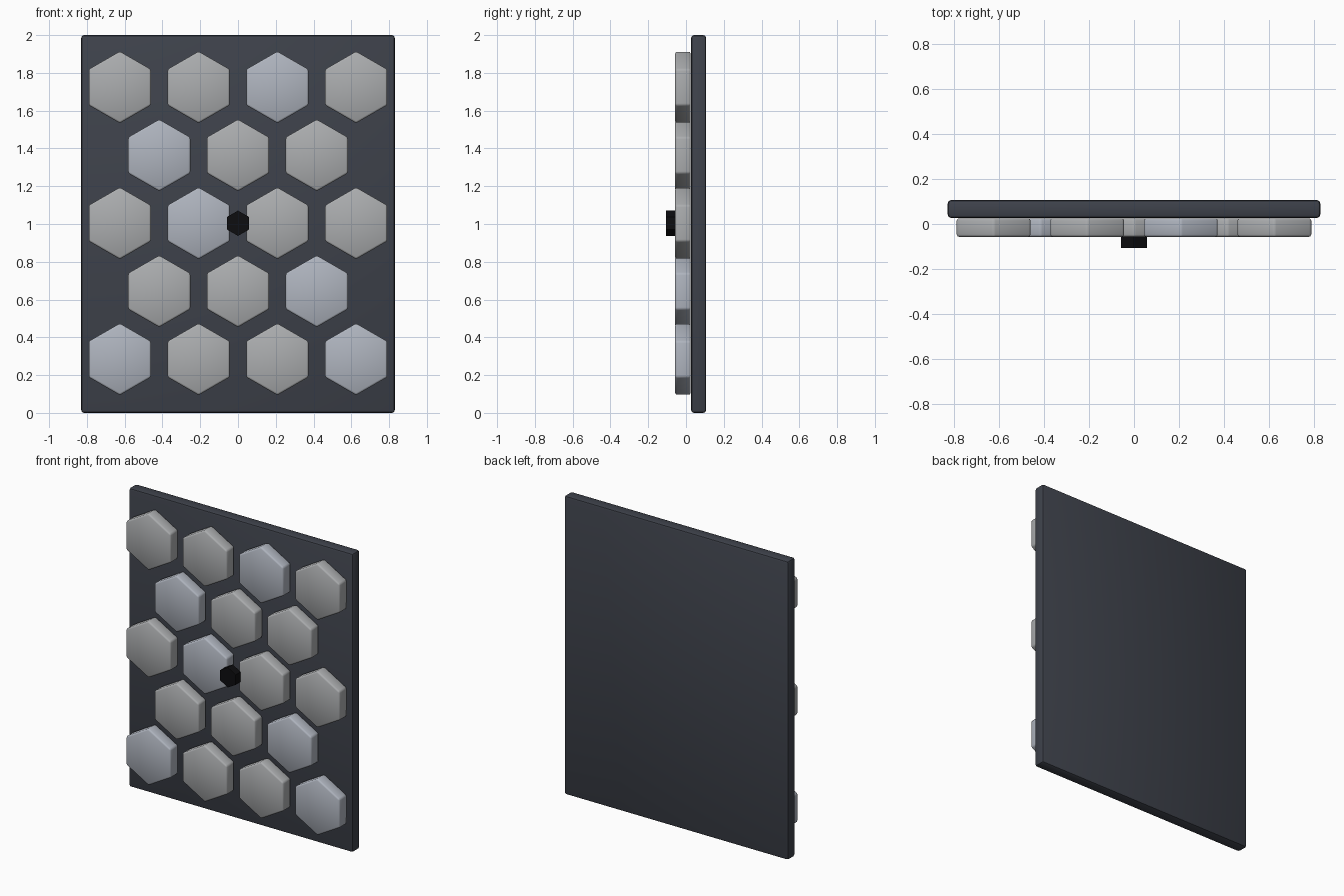
import bpy, bmesh
from math import sin, cos, pi

if "Cube" in bpy.data.objects:
    bpy.data.objects.remove(bpy.data.objects["Cube"])


def material(name, color):
    m = bpy.data.materials.new(name)
    m.diffuse_color = (*color, 1)
    m.use_nodes = True
    m.node_tree.nodes["Principled BSDF"].inputs["Base Color"].default_value = m.diffuse_color
    return m


PANEL = material("dark_slate", (0.048, 0.054, 0.07))
WARM = material("warm_grey", (0.41, 0.42, 0.43))
COOL = material("cool_grey", (0.43, 0.46, 0.52))
BLACK = material("black", (0.004, 0.004, 0.005))


def prism(name, outline, y0, y1, mat, bevel=0.0):
    """Extrude an (x, z) outline from y0 (front) to y1 (back)."""
    bm = bmesh.new()
    face = bm.faces.new([bm.verts.new((x, y0, z)) for x, z in outline])
    ext = bmesh.ops.extrude_face_region(bm, geom=[face], use_keep_orig=True)
    verts = [g for g in ext["geom"] if isinstance(g, bmesh.types.BMVert)]
    bmesh.ops.translate(bm, verts=verts, vec=(0, y1 - y0, 0))
    bmesh.ops.recalc_face_normals(bm, faces=bm.faces)
    if bevel:
        bmesh.ops.bevel(bm, geom=bm.edges[:], offset=bevel, segments=2,
                        profile=0.5, affect='EDGES')
    mesh = bpy.data.meshes.new(name)
    bm.to_mesh(mesh)
    bm.free()
    mesh.materials.append(mat)
    obj = bpy.data.objects.new(name, mesh)
    bpy.context.collection.objects.link(obj)
    if bevel:
        bpy.ops.object.select_all(action='DESELECT')
        obj.select_set(True)
        bpy.context.view_layer.objects.active = obj
        bpy.ops.object.shade_smooth_by_angle(angle=pi / 4)
    return obj


def hexagon(cx, cz, r):
    return [(cx + r * sin(i * pi / 3), cz + r * cos(i * pi / 3)) for i in range(6)]


# Backing panel
prism("back_panel", [(-0.83, 0), (0.83, 0), (0.83, 2), (-0.83, 2)],
      0.027, 0.107, PANEL, 0.015)

# Staggered hexagonal tiles, rows of four and three
cool = {(0, 2), (1, 0), (2, 1), (3, 2), (4, 0), (4, 3)}
for row in range(5):
    count = 4 - row % 2
    for col in range(count):
        x = (col - (count - 1) / 2) * 0.417
        z = 1.0 + (2 - row) * 0.36 + 0.004
        mat = COOL if (row, col) in cool else WARM
        prism(f"hex_tile_{row}_{col}", hexagon(x, z, 0.19), -0.057, 0.025, mat, 0.01)

# Small centre knob
prism("centre_knob", hexagon(0, 1.004, 0.067), -0.107, -0.055, BLACK)
